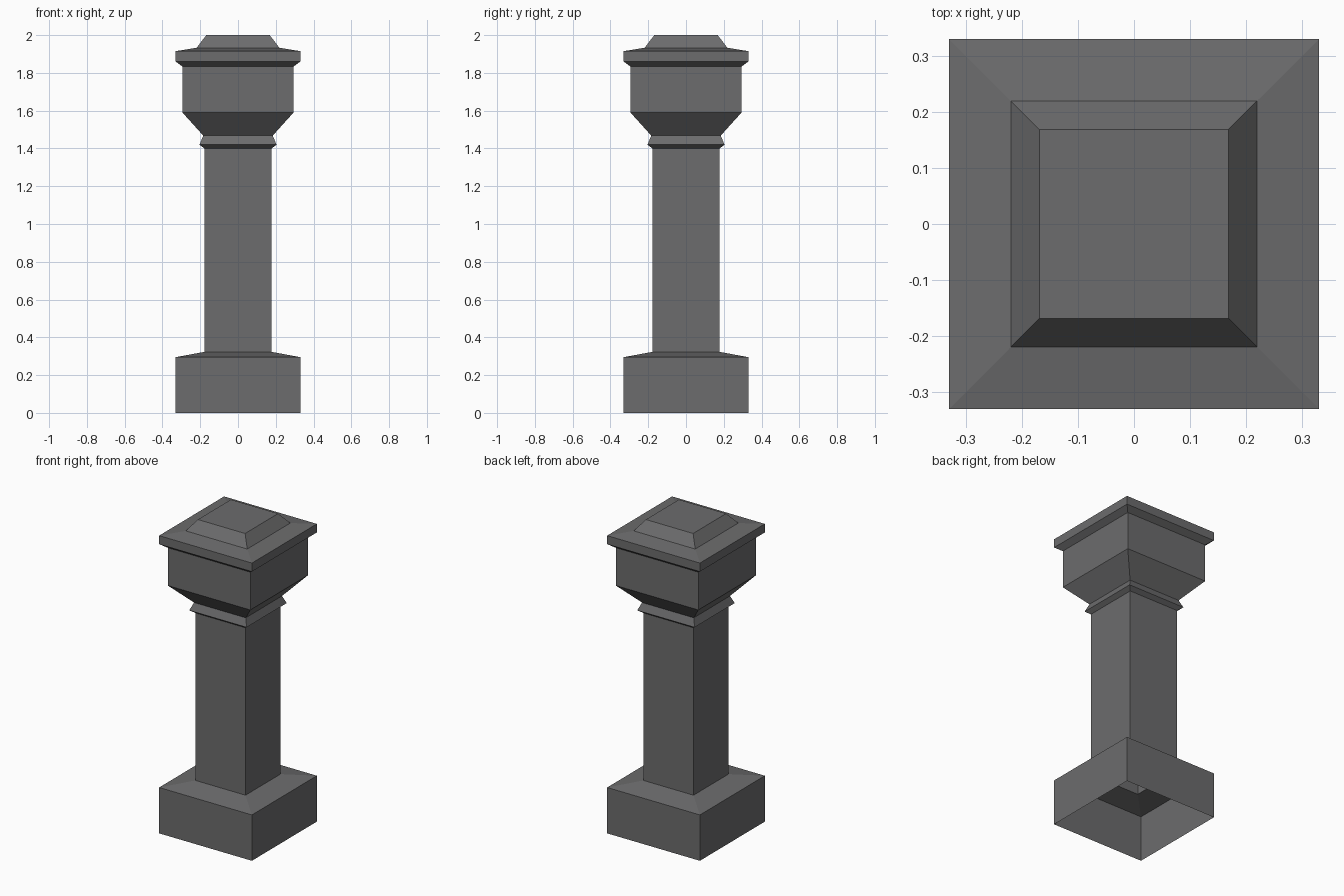
import bpy, bmesh

if "Cube" in bpy.data.objects:
    bpy.data.objects.remove(bpy.data.objects["Cube"])

# One stone colour
stone = bpy.data.materials.new("dark grey stone")
stone.diffuse_color = (0.15, 0.15, 0.153, 1)
stone.use_nodes = True
stone.node_tree.nodes["Principled BSDF"].inputs["Base Color"].default_value = stone.diffuse_color


def square_loft(name, profile, cap_top=False):
    """Stack square rings of (half width, height) and skin between them."""
    bm = bmesh.new()
    rings = [[bm.verts.new((sx * r, sy * r, z))
              for sx, sy in ((-1, -1), (1, -1), (1, 1), (-1, 1))]
             for r, z in profile]
    for a, b in zip(rings, rings[1:]):
        for i in range(4):
            j = (i + 1) % 4
            bm.faces.new((a[i], a[j], b[j], b[i]))
    if cap_top:
        bm.faces.new(rings[-1])
    mesh = bpy.data.meshes.new(name)
    bm.to_mesh(mesh)
    bm.free()
    mesh.materials.append(stone)
    obj = bpy.data.objects.new(name, mesh)
    bpy.context.collection.objects.link(obj)
    return obj


# Hollow plinth, open underneath, with sloped shoulder
square_loft("plinth", [(0.33, 0), (0.33, 0.295), (0.178, 0.323)])
# Plain square shaft
square_loft("shaft", [(0.178, 0.323), (0.178, 1.40)])
# Small collar moulding
square_loft("collar", [(0.178, 1.40), (0.204, 1.42), (0.184, 1.468)])
# Flared capital block
square_loft("capital", [(0.184, 1.468), (0.294, 1.59), (0.294, 1.833)])
# Overhanging cap slab and raised top
square_loft("cap", [(0.294, 1.833), (0.33, 1.86), (0.33, 1.915),
                    (0.219, 1.933), (0.168, 2.0)], cap_top=True)
